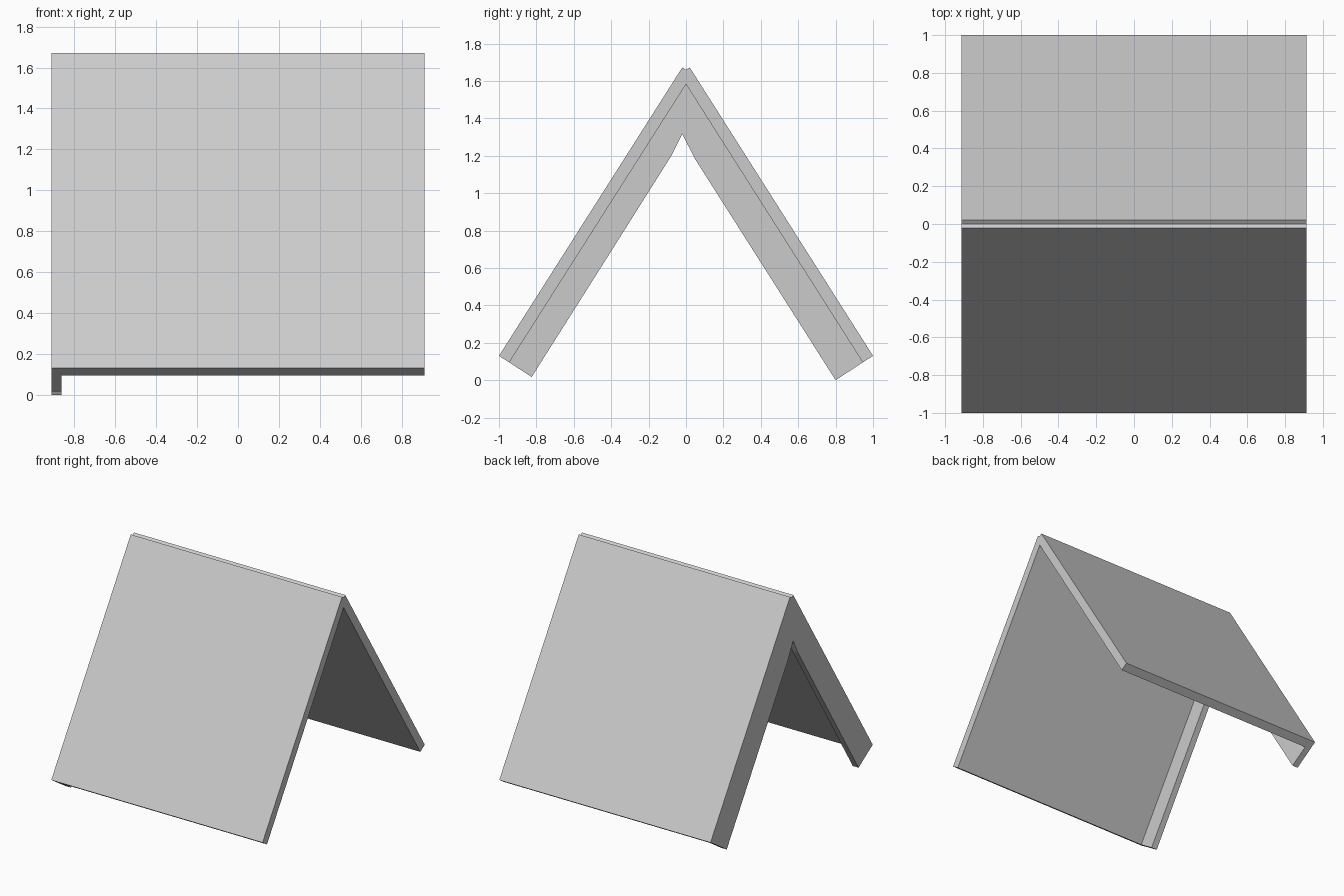
import bpy
import bmesh

if "Cube" in bpy.data.objects:
    bpy.data.objects.remove(bpy.data.objects["Cube"])


def extrude_profile(name, profile, x0, x1):
    """Extrude a closed (y, z) profile along x."""
    bm = bmesh.new()
    face = bm.faces.new([bm.verts.new((x0, y, z)) for y, z in profile])
    result = bmesh.ops.extrude_face_region(bm, geom=[face])
    verts = [v for v in result["geom"] if isinstance(v, bmesh.types.BMVert)]
    bmesh.ops.translate(bm, verts=verts, vec=(x1 - x0, 0, 0))
    bmesh.ops.recalc_face_normals(bm, faces=bm.faces)
    mesh = bpy.data.meshes.new(name)
    bm.to_mesh(mesh)
    bm.free()
    obj = bpy.data.objects.new(name, mesh)
    bpy.context.collection.objects.link(obj)
    return obj


HALF_LENGTH = 0.912

# Sloping roof slabs, square-cut and crossing at the ridge
slab = [(1.0, 0.13), (0.02, 1.672), (-0.035, 1.637), (0.945, 0.095)]
for name, side in (("front_roof_slab", -1), ("back_roof_slab", 1)):
    extrude_profile(name, [(side * y, z) for y, z in slab],
                    -HALF_LENGTH, HALF_LENGTH)

# Gable rafter frame under the slabs, at the left end only
rafters = [(-0.945, 0.095), (-0.825, 0.017), (-0.078, 1.20), (-0.02, 1.315),
           (0.05, 1.18), (0.80, 0.0), (0.945, 0.095), (0.0, 1.582)]
extrude_profile("gable_rafters", rafters, -HALF_LENGTH, -0.863)
